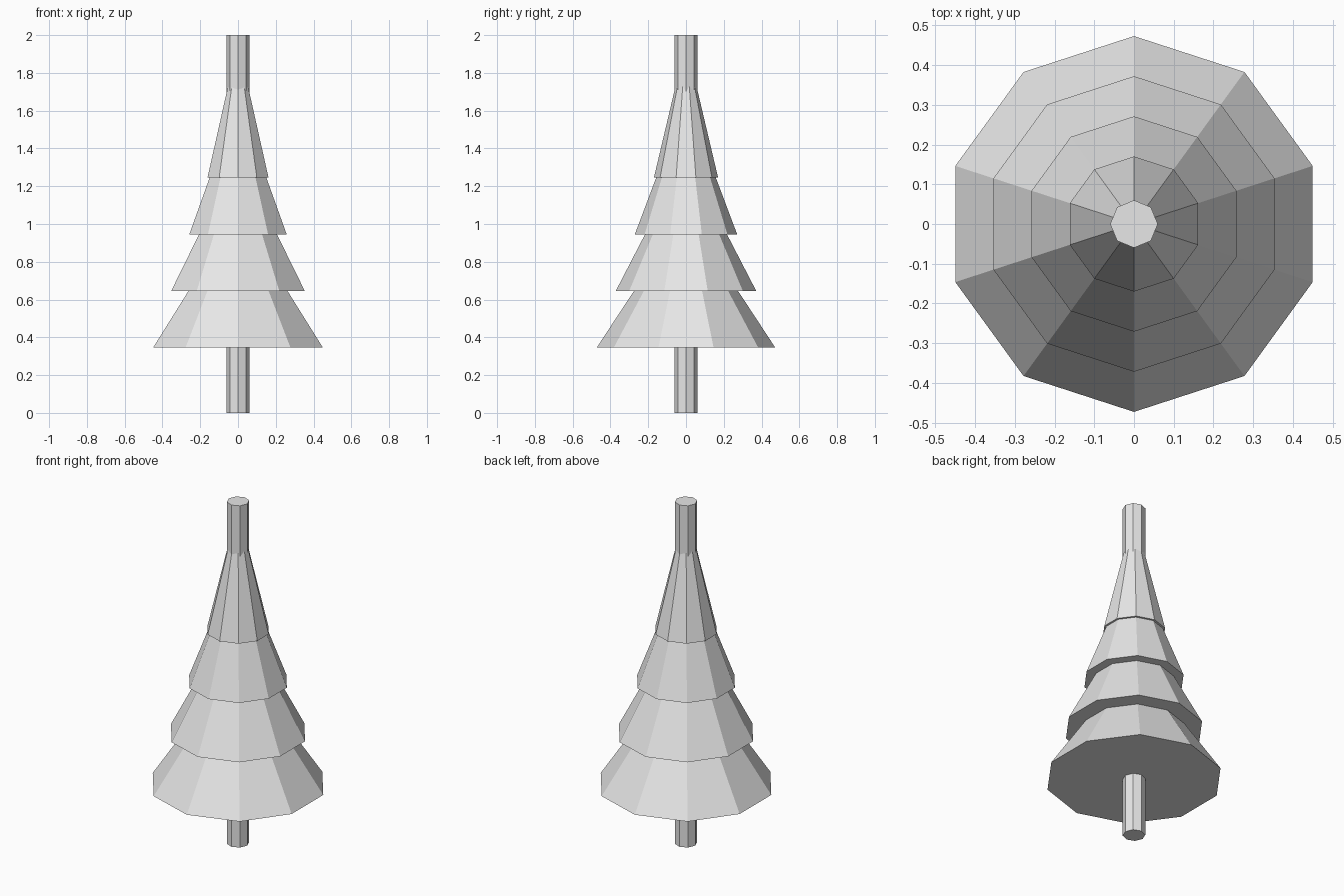
import bpy

cube = bpy.data.objects.get("Cube")
if cube:
    bpy.data.objects.remove(cube, do_unlink=True)

# Single plain material
grey = bpy.data.materials.new("light_grey")
grey.use_nodes = True
colour = (0.8, 0.8, 0.8, 1.0)
grey.diffuse_color = colour
grey.node_tree.nodes["Principled BSDF"].inputs["Base Color"].default_value = colour


def add_solid(name, sides, r_bottom, r_top, z_bottom, height):
    """Flat-faced cone or prism standing on z_bottom."""
    bpy.ops.mesh.primitive_cone_add(
        vertices=sides, radius1=r_bottom, radius2=r_top, depth=height,
        location=(0, 0, z_bottom + height / 2))
    obj = bpy.context.object
    obj.name = name
    obj.data.name = name
    obj.data.materials.append(grey)
    return obj


# Trunk runs the full height and pokes out of the top
add_solid("trunk", 8, 0.06, 0.06, 0, 2)

# Four overlapping foliage cones, each smaller and higher
tiers = ["bottom", "lower_middle", "upper_middle", "top"]
for i, tier in enumerate(tiers):
    add_solid(f"foliage_{tier}", 10, 0.473 - 0.101 * i, 0, 0.345 + 0.3 * i, 0.72)
